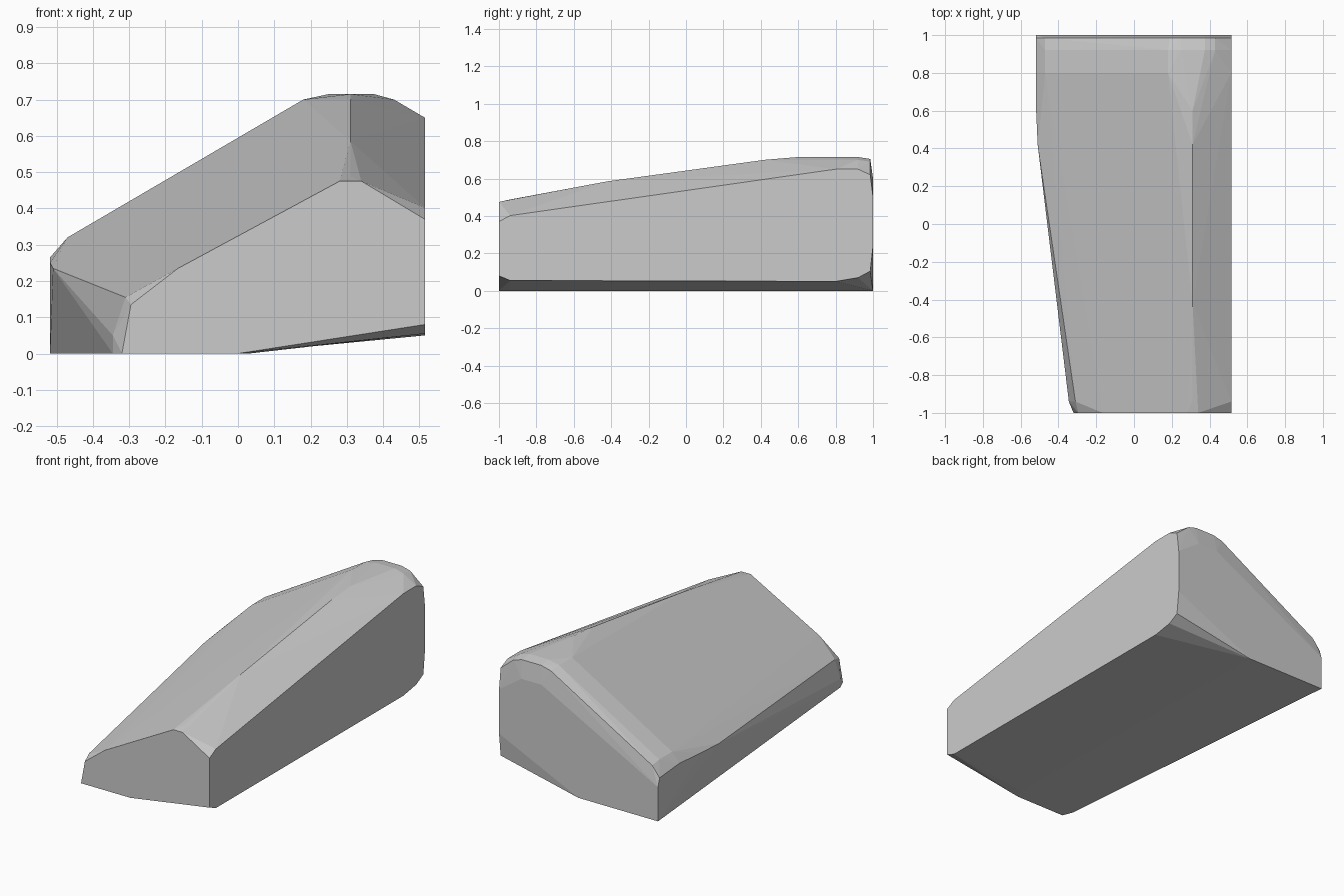
import bpy, bmesh, math

# Cross-sections (y, [(x, z), ...]) of a convex faceted wedge, front to back
sections = [
    # front face
    (-1.0, [(-0.32, 0), (-0.31, 0.05), (-0.295, 0.135), (-0.165, 0.235), (0.28, 0.475),
            (0.34, 0.475), (0.515, 0.37), (0.515, 0.08), (0, 0)]),
    # end of the front bevel
    (-0.94, [(-0.345, 0), (-0.345, 0.05), (-0.31, 0.155), (0.31, 0.488), (0.515, 0.402),
             (0.515, 0.055), (0.03, 0)]),
    # ridge and left side breaks
    (-0.42, [(0.31, 0.585)]),
    (0.42, [(-0.51, 0.235), (0.31, 0.70)]),
    (0.6, [(-0.518, 0.25), (0.31, 0.715)]),
    # full-height section at the start of the rear bevel
    (0.8, [(-0.518, 0.265), (-0.47, 0.32), (0.18, 0.70), (0.515, 0.65), (0.515, 0.05)]),
    (0.92, [(-0.47, 0.32), (0.18, 0.70), (0.25, 0.715), (0.375, 0.715), (0.43, 0.70),
            (0.515, 0.65), (0.515, 0.07)]),
    # rear rim
    (0.985, [(-0.518, 0.25), (-0.47, 0.31), (0.19, 0.69), (0.25, 0.705), (0.375, 0.705),
             (0.43, 0.69), (0.515, 0.62), (0.515, 0.105)]),
    # back face
    (1.0, [(-0.518, 0), (-0.518, 0.2), (0.24, 0.6), (0.37, 0.6), (0.515, 0.5),
           (0.515, 0.24), (0, 0)]),
]

# Wrap the sections in one convex skin
bm = bmesh.new()
for y, profile in sections:
    for x, z in profile:
        bm.verts.new((x, y, z))
hull = bmesh.ops.convex_hull(bm, input=bm.verts[:], use_existing_faces=False)
loose = [v for v in bm.verts if not v.link_faces]
bmesh.ops.delete(bm, geom=loose, context='VERTS')

# Merge coplanar triangles into clean facets
bmesh.ops.dissolve_limit(bm, angle_limit=math.radians(1), verts=bm.verts[:], edges=bm.edges[:])
bmesh.ops.recalc_face_normals(bm, faces=bm.faces[:])

mesh = bpy.data.meshes.new("faceted_wedge")
bm.to_mesh(mesh)
bm.free()
wedge = bpy.data.objects.new("faceted_wedge", mesh)
bpy.context.collection.objects.link(wedge)
